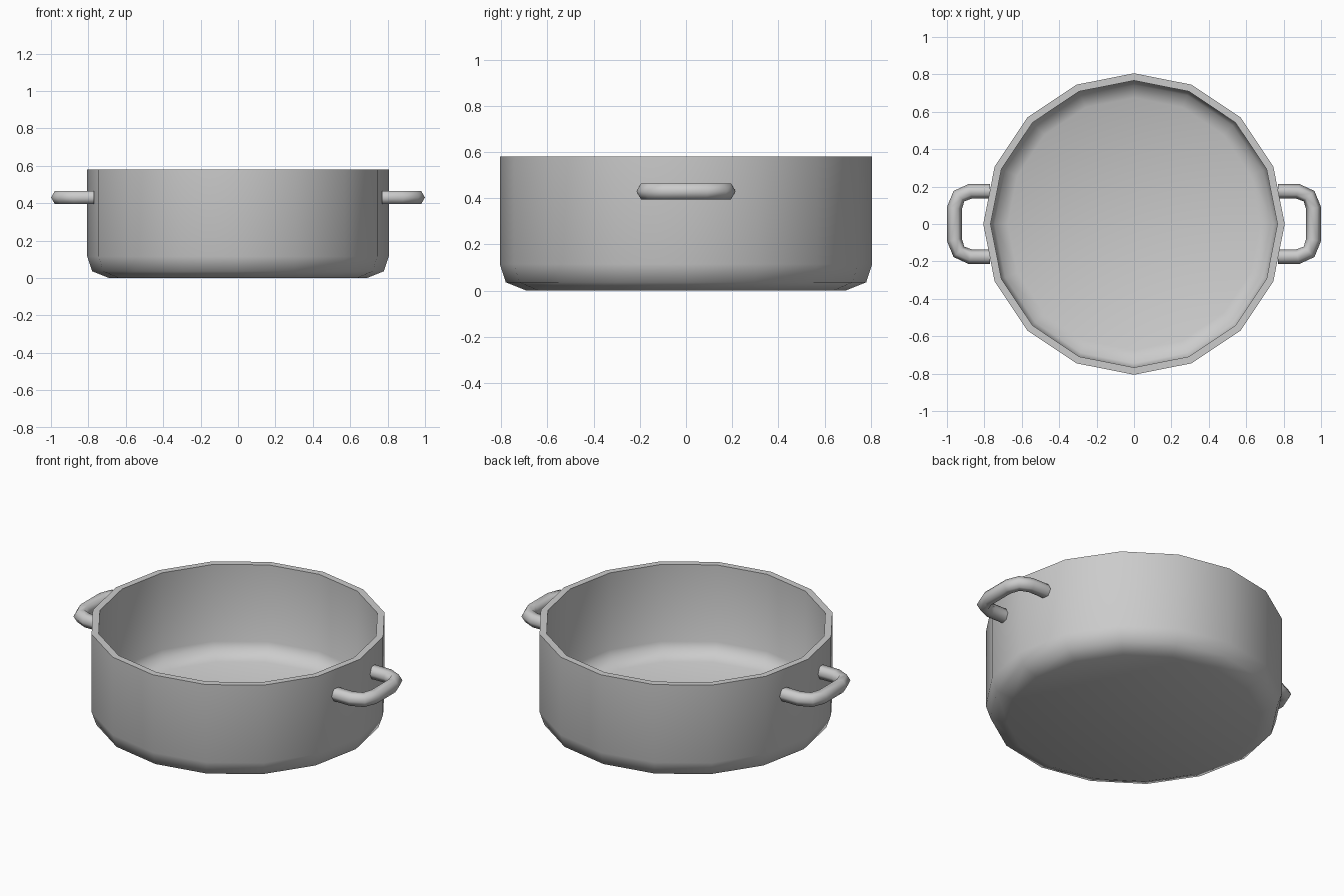
import bpy, bmesh, math
from mathutils import Vector

if "Cube" in bpy.data.objects:
    bpy.data.objects.remove(bpy.data.objects["Cube"], do_unlink=True)

SIDES = 16

steel = bpy.data.materials.new("grey metal")
steel.use_nodes = True
colour = (0.6, 0.6, 0.6, 1)
steel.diffuse_color = colour
steel.node_tree.nodes["Principled BSDF"].inputs["Base Color"].default_value = colour


def loft(name, rings, angle):
    """Skin a list of point rings, cap both ends and shade smooth."""
    bm = bmesh.new()
    loops = [[bm.verts.new(p) for p in ring] for ring in rings]
    n = len(loops[0])
    for a, b in zip(loops, loops[1:]):
        for i in range(n):
            j = (i + 1) % n
            bm.faces.new((a[i], a[j], b[j], b[i]))
    bm.faces.new(loops[0][::-1])
    bm.faces.new(loops[-1])
    bmesh.ops.recalc_face_normals(bm, faces=bm.faces)
    mesh = bpy.data.meshes.new(name)
    bm.to_mesh(mesh)
    bm.free()
    mesh.materials.append(steel)
    obj = bpy.data.objects.new(name, mesh)
    bpy.context.collection.objects.link(obj)
    bpy.ops.object.select_all(action="DESELECT")
    obj.select_set(True)
    bpy.context.view_layer.objects.active = obj
    bpy.ops.object.shade_smooth_by_angle(angle=math.radians(angle))
    return obj


def circle(radius, z):
    steps = [2 * math.pi * i / SIDES for i in range(SIDES)]
    return [Vector((radius * math.cos(t), radius * math.sin(t), z)) for t in steps]


# Pot wall: outside from base to rim, then inside down to the floor
profile = [(0.69, 0), (0.78, 0.036), (0.806, 0.115), (0.806, 0.58),
           (0.767, 0.58), (0.767, 0.12), (0.745, 0.07), (0.675, 0.04)]
loft("pot_body", [circle(r, z) for r, z in profile], 55)


# Handles: a six-sided tube swept along a rounded U
def handle(name, side):
    half = [(0.77, 0.175), (0.875, 0.175), (0.936, 0.149), (0.96, 0.085)]
    path = [Vector((x, y, 0.43)) for x, y in half]
    path += [Vector((x, -y, 0.43)) for x, y in reversed(half)]
    rings = []
    for i, p in enumerate(path):
        before = (p - path[max(i - 1, 0)]).normalized()
        after = (path[min(i + 1, len(path) - 1)] - p).normalized()
        along = (before + after).normalized()
        out = along.cross(Vector((0, 0, 1)))
        ring = []
        for k in range(6):
            t = k * math.pi / 3
            q = p + 0.04 * (math.cos(t) * out + math.sin(t) * Vector((0, 0, 1)))
            ring.append(Vector((q.x * side, q.y, q.z)))
        rings.append(ring)
    loft(name, rings, 62)


handle("left_handle", 1)
handle("right_handle", -1)
